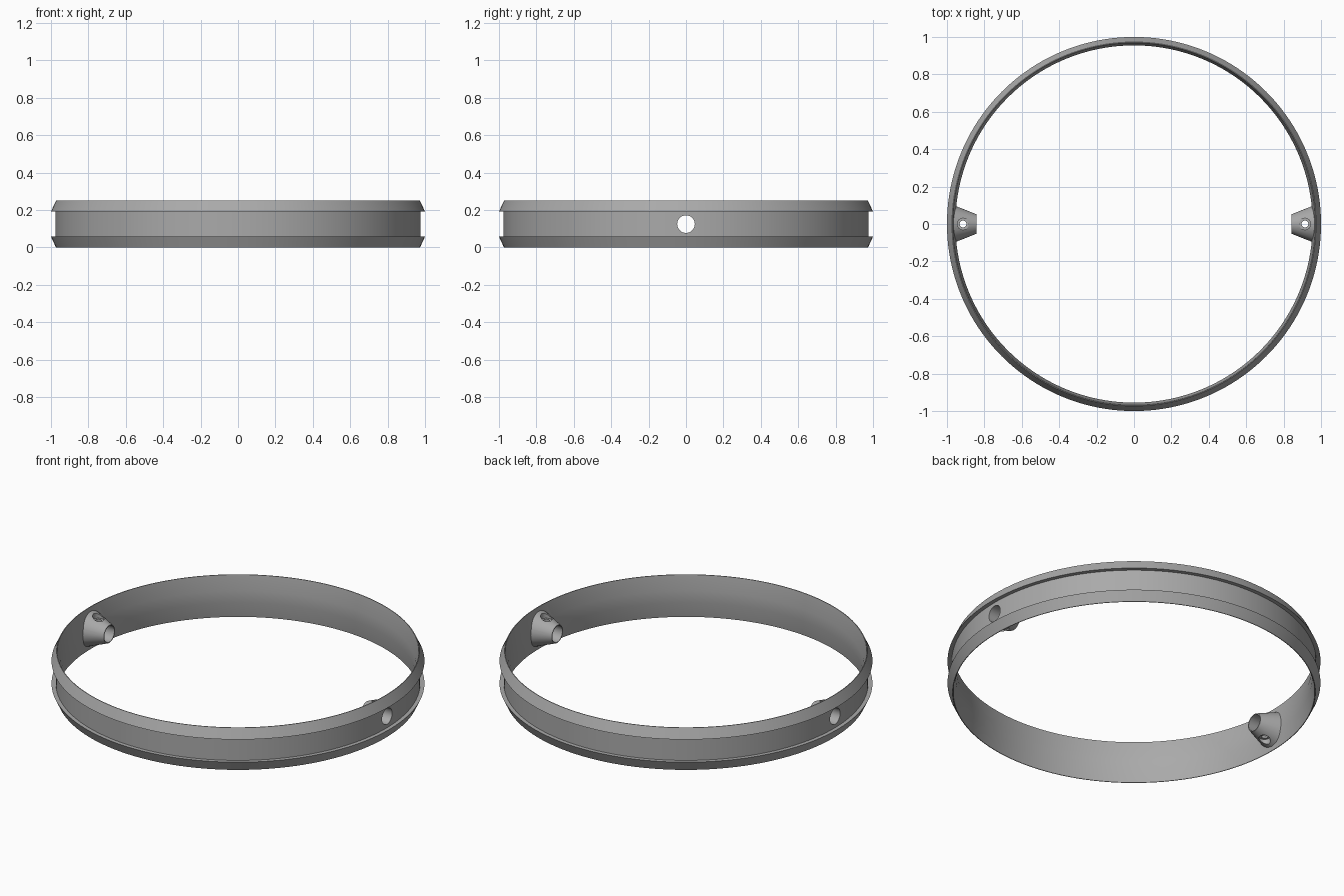
import bpy, bmesh, math
from mathutils import Matrix, Vector

cube = bpy.data.objects.get("Cube")
if cube:
    bpy.data.objects.remove(cube)

grey = bpy.data.materials.new("mid grey")
grey.use_nodes = True
colour = (0.4, 0.4, 0.4, 1)
grey.diffuse_color = colour
grey.node_tree.nodes["Principled BSDF"].inputs["Base Color"].default_value = colour

HEIGHT, MID = 0.25, 0.125


def finish(name, bm):
    bmesh.ops.recalc_face_normals(bm, faces=bm.faces[:])
    mesh = bpy.data.meshes.new(name)
    bm.to_mesh(mesh)
    bm.free()
    mesh.materials.append(grey)
    obj = bpy.data.objects.new(name, mesh)
    bpy.context.collection.objects.link(obj)
    return obj


def lathe(name, profile, steps=160):
    """Revolve a closed (radius, height) profile around z."""
    bm = bmesh.new()
    rings = []
    for i in range(steps):
        turn = Matrix.Rotation(2 * math.pi * i / steps, 3, "Z")
        rings.append([bm.verts.new(turn @ Vector((r, 0, z))) for r, z in profile])
    n = len(profile)
    for i in range(steps):
        a, b = rings[i], rings[(i + 1) % steps]
        for j in range(n):
            k = (j + 1) % n
            bm.faces.new((a[j], b[j], b[k], a[k]))
    return finish(name, bm)


def cone(name, start, end, r1, r2, steps=48):
    """Capped cone or cylinder between two points."""
    start, end = Vector(start), Vector(end)
    axis = end - start
    bm = bmesh.new()
    place = Matrix.Translation((start + end) / 2) @ axis.to_track_quat("Z", "Y").to_matrix().to_4x4()
    bmesh.ops.create_cone(bm, cap_ends=True, segments=steps, radius1=r1,
                          radius2=r2, depth=axis.length, matrix=place)
    return finish(name, bm)


def combine(target, tool, operation):
    mod = target.modifiers.new(tool.name, "BOOLEAN")
    mod.operation = operation
    mod.solver = "EXACT"
    mod.object = tool
    tool.hide_render = True
    bpy.context.view_layer.objects.active = target
    bpy.ops.object.modifier_apply(modifier=mod.name)
    bpy.data.objects.remove(tool)


# Ring with an outer channel between two bevelled lips, narrowest inside at mid height
ring = lathe("ring", [
    (0.973, 0), (1.0, 0.058), (0.977, 0.058), (0.977, HEIGHT - 0.058),
    (1.0, HEIGHT - 0.058), (0.973, HEIGHT),
    (0.969, HEIGHT), (0.955, 0.16), (0.955, 0.09), (0.969, 0)])

for side in (-1, 1):
    # Tapered boss on the inner wall
    boss = cone("boss", (side * 0.966, 0, MID), (side * 0.842, 0, MID), 0.101, 0.052)
    combine(ring, boss, "UNION")
    # Straight bore through wall and boss
    bore = cone("bore", (side * 1.1, 0, MID), (side * 0.8, 0, MID), 0.047, 0.047)
    combine(ring, bore, "DIFFERENCE")
    # Vertical screw hole with recessed seats above and below
    x = side * 0.914
    screw = cone("screw_hole", (x, 0, -0.1), (x, 0, 0.4), 0.018, 0.018, 24)
    combine(ring, screw, "DIFFERENCE")
    for z in (0.185, HEIGHT - 0.185):
        far = z + math.copysign(0.1, z - MID)
        seat = cone("screw_seat", (x, 0, z), (x, 0, far), 0.031, 0.031, 24)
        combine(ring, seat, "DIFFERENCE")

# Smooth shading with crisp lips and hole rims
bpy.ops.object.select_all(action="DESELECT")
ring.select_set(True)
bpy.context.view_layer.objects.active = ring
bpy.ops.object.shade_smooth_by_angle(angle=math.radians(22))
